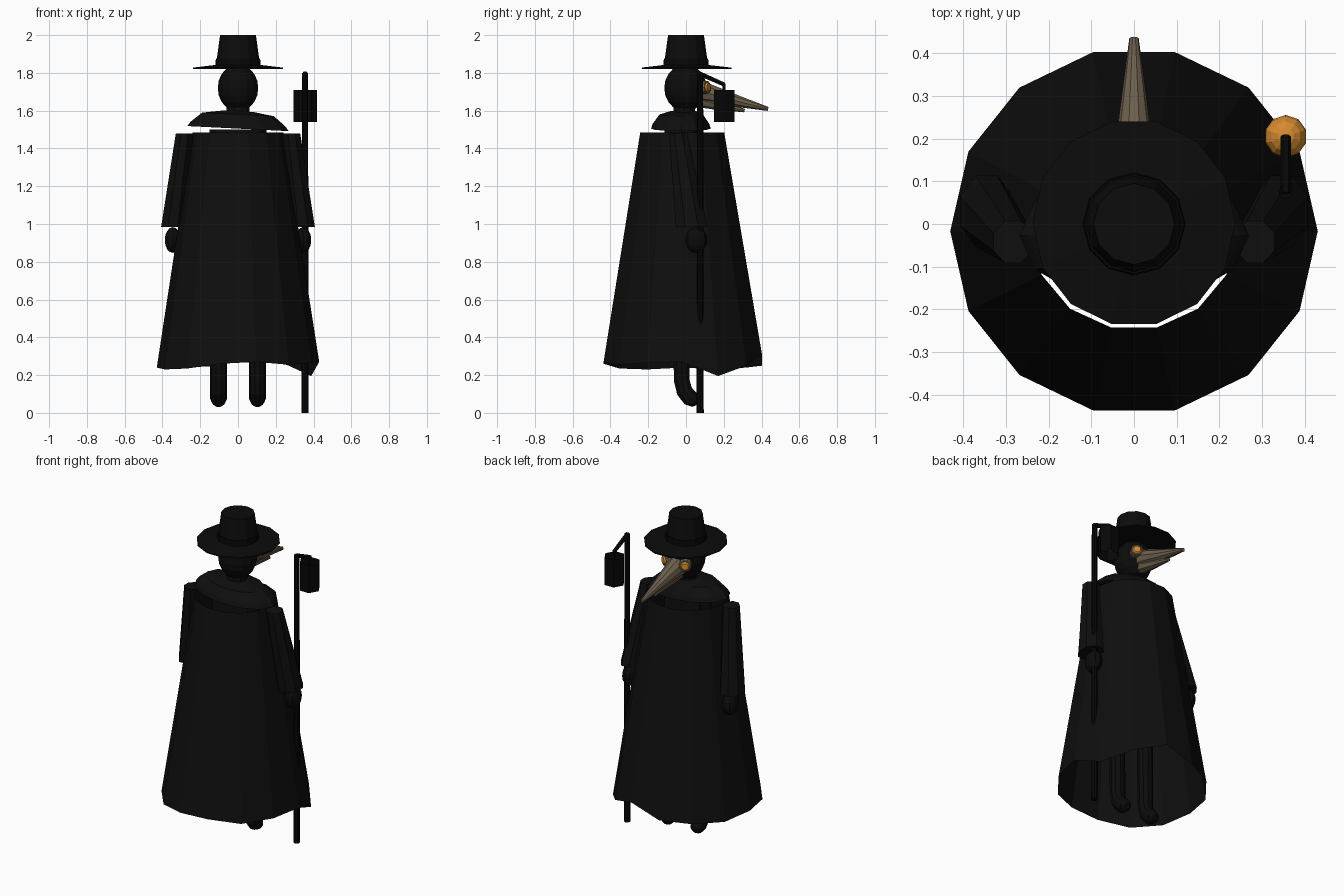
import bpy, bmesh, math
from mathutils import Vector, Matrix

if "Cube" in bpy.data.objects:
    bpy.data.objects.remove(bpy.data.objects["Cube"])


def material(name, rgb):
    m = bpy.data.materials.new(name)
    m.diffuse_color = (*rgb, 1)
    m.use_nodes = True
    m.node_tree.nodes["Principled BSDF"].inputs["Base Color"].default_value = m.diffuse_color
    return m


CLOTH = material("black cloth", (0.0045, 0.0045, 0.0045))
HAT = material("hat black", (0.0035, 0.0035, 0.0035))
IRON = material("dark iron", (0.002, 0.002, 0.002))
BONE = material("beak taupe", (0.155, 0.118, 0.075))
GLOW = material("amber glow", (0.68, 0.26, 0.03))


def finish(name, bm, mat):
    bmesh.ops.recalc_face_normals(bm, faces=bm.faces)
    me = bpy.data.meshes.new(name)
    bm.to_mesh(me)
    bm.free()
    me.materials.append(mat)
    ob = bpy.data.objects.new(name, me)
    bpy.context.collection.objects.link(ob)
    return ob


def skin(name, rings, mat, caps=True):
    """Bridge equal-length rings of points."""
    bm = bmesh.new()
    loops = [[bm.verts.new(p) for p in r] for r in rings]
    n = len(loops[0])
    for a, b in zip(loops, loops[1:]):
        for i in range(n):
            j = (i + 1) % n
            bm.faces.new((a[i], a[j], b[j], b[i]))
    if caps:
        bm.faces.new(loops[0])
        bm.faces.new(loops[-1])
    return finish(name, bm, mat)


def loft(name, rings, mat, sides, caps=True, turn=0.0):
    """Stack of level ellipses given as (x, y, z, rx, ry)."""
    ang = [turn + math.tau * i / sides for i in range(sides)]
    return skin(name, [[(x + rx * math.cos(a), y + ry * math.sin(a), z) for a in ang]
                       for x, y, z, rx, ry in rings], mat, caps)


def tube(name, path, mat, sides=8, caps=True):
    """Tube along points given as (x, y, z, radius)."""
    pts = [Vector(p[:3]) for p in path]
    rings = []
    for i, p in enumerate(pts):
        d = (pts[min(i + 1, len(pts) - 1)] - pts[max(i - 1, 0)]).normalized()
        u = Vector((1, 0, 0)) if abs(d.x) < 0.8 else Vector((0, 0, 1))
        u = (u - d * u.dot(d)).normalized()
        v = d.cross(u)
        rings.append([p + path[i][3] * (u * math.cos(t) + v * math.sin(t))
                      for t in (math.tau * k / sides for k in range(sides))])
    return skin(name, rings, mat, caps)


def ball(name, loc, size, mat, u=10, v=8):
    bm = bmesh.new()
    bmesh.ops.create_uvsphere(bm, u_segments=u, v_segments=v, radius=1,
                              matrix=Matrix.Translation(loc) @ Matrix.Diagonal((*size, 1)))
    return finish(name, bm, mat)


# Cloak: open fourteen-sided cone with an uneven hem
hem_z = [0.27, 0.195, 0.25, 0.31, 0.25, 0.24, 0.23, 0.24, 0.23, 0.235, 0.26, 0.27, 0.255, 0.265]
angles = [math.tau * i / 14 for i in range(14)]
hem = [(0.43 * math.cos(a), -0.017 + 0.43 * math.sin(a), z) for a, z in zip(angles, hem_z)]
shoulder = [(0.24 * math.cos(a), -0.02 + 0.228 * math.sin(a), 1.485) for a in angles]
skin("cloak", [hem, shoulder], CLOTH, caps=False)

# Shoulder cape, slightly lopsided, and hidden body
cape = loft("shoulder_cape", [(0, -0.027, 1.505, 0.268, 0.158), (0, -0.027, 1.53, 0.25, 0.15),
                              (0, -0.025, 1.58, 0.19, 0.115), (0, -0.015, 1.597, 0.08, 0.07)],
            CLOTH, 12)
for v in cape.data.vertices:
    v.co.z -= 0.05 * v.co.x
loft("torso", [(0, -0.02, 0.75, 0.15, 0.1), (0, -0.02, 1.5, 0.15, 0.1)], CLOTH, 10)
loft("neck", [(0, -0.01, 1.55, 0.06, 0.06), (0, -0.01, 1.66, 0.06, 0.06)], CLOTH, 10)

# Sleeves, hands and legs
for side, s in (("left", -1), ("right", 1)):
    loft(side + "_sleeve", [(s * 0.283, -0.042, 1.48, 0.05, 0.053),
                            (s * 0.345, 0.03, 0.985, 0.067, 0.09)], CLOTH, 8, turn=math.pi / 8)
    ball(side + "_hand", (s * 0.345, 0.055, 0.915), (0.045, 0.058, 0.068), HAT)
    x = s * 0.103
    tube(side + "_leg", [(x, -0.03, 0.8, 0.047), (x, -0.022, 0.17, 0.044), (x, -0.008, 0.115, 0.045),
                         (x, 0.022, 0.078, 0.046), (x, 0.05, 0.062, 0.036),
                         (x, 0.062, 0.055, 0.018)], HAT, 10)

# Head
ball("head", (0, -0.003, 1.72), (0.11, 0.112, 0.125), HAT, 14, 10)

# Beak: long upper half and shorter lower half
tube("upper_beak", [(0, 0.07, 1.70, 0.062), (0, 0.13, 1.688, 0.052),
                    (0, 0.245, 1.657, 0.036), (0, 0.435, 1.609, 0.011)], BONE, 10)
tube("lower_beak", [(0, 0.07, 1.66, 0.042), (0, 0.15, 1.638, 0.032), (0, 0.31, 1.60, 0.009)], BONE, 8)

# Goggles with amber lenses
for side, s in (("left", -1), ("right", 1)):
    base, d = Vector((s * 0.05, 0.075, 1.722)), Vector((s * 0.5, 0.85, 0.05)).normalized()
    tip = base + d * 0.045
    tube(side + "_goggle", [(*base, 0.038), (*tip, 0.034)], BONE, 10)
    tube(side + "_lens", [(*tip, 0.027), (*(tip + d * 0.008), 0.02)], GLOW, 10)

# Hat: thin drooping brim, band and tapered crown
loft("hat_brim", [(0, 0.003, 1.820, 0.237, 0.243), (0, 0.003, 1.828, 0.237, 0.243),
                  (0, 0, 1.842, 0.12, 0.12)], HAT, 14)
loft("hat_band", [(0, 0, 1.835, 0.121, 0.121), (0, 0, 1.875, 0.117, 0.117)], IRON, 12)
loft("hat_crown", [(0, 0, 1.84, 0.115, 0.115), (0, 0, 1.875, 0.112, 0.112),
                   (0, 0, 2.0, 0.095, 0.095)], HAT, 12)

# Staff with sloping arm and hook
tube("staff", [(0.355, 0.075, 0, 0.019), (0.355, 0.075, 1.8, 0.016)], IRON, 8)
tube("staff_arm", [(0.355, 0.07, 1.797, 0.014), (0.355, 0.205, 1.737, 0.012)], IRON, 6)
tube("lantern_hook", [(0.355, 0.2, 1.742, 0.009), (0.355, 0.2, 1.67, 0.009)], IRON, 6)

# Lantern: open six-sided shade around a glowing ball
loft("lantern_shade", [(0.355, 0.202, 1.54, 0.062, 0.062), (0.355, 0.202, 1.71, 0.062, 0.062)],
     IRON, 6, caps=False)
ball("lantern_glow", (0.355, 0.205, 1.625), (0.05, 0.05, 0.052), GLOW, 10, 8)
